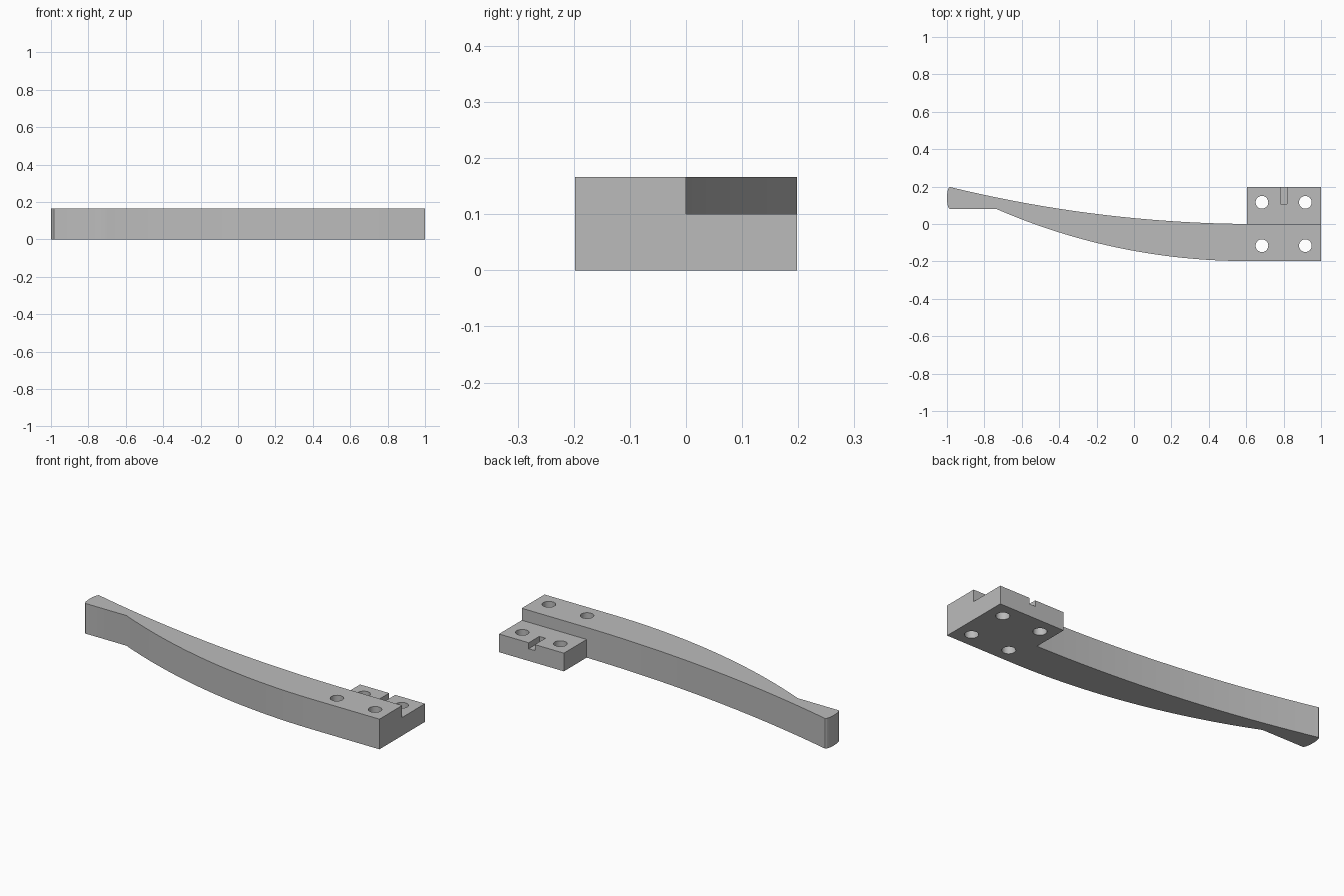
import bpy, bmesh, math
from mathutils import Matrix

cube = bpy.data.objects.get("Cube")
if cube:
    bpy.data.objects.remove(cube, do_unlink=True)

HEIGHT, TAB_HEIGHT = 0.166, 0.1

grey = bpy.data.materials.new("plain grey")
grey.use_nodes = True
colour = (0.5, 0.5, 0.5, 1)
grey.diffuse_color = colour
grey.node_tree.nodes["Principled BSDF"].inputs["Base Color"].default_value = colour


def make_object(name, bm):
    bmesh.ops.recalc_face_normals(bm, faces=bm.faces)
    mesh = bpy.data.meshes.new(name)
    bm.to_mesh(mesh)
    bm.free()
    mesh.materials.append(grey)
    obj = bpy.data.objects.new(name, mesh)
    bpy.context.collection.objects.link(obj)
    return obj


def extrude_outline(name, points, z0, z1):
    bm = bmesh.new()
    face = bm.faces.new([bm.verts.new((x, y, z0)) for x, y in points])
    top = bmesh.ops.extrude_face_region(bm, geom=[face])["geom"]
    verts = [v for v in top if isinstance(v, bmesh.types.BMVert)]
    bmesh.ops.translate(bm, verts=verts, vec=(0, 0, z1 - z0))
    return make_object(name, bm)


def box(name, x0, x1, y0, y1, z0, z1):
    return extrude_outline(name, [(x0, y0), (x1, y0), (x1, y1), (x0, y1)], z0, z1)


def combine(target, other, operation):
    """Apply a boolean and remove the helper."""
    other.hide_render = True
    mod = target.modifiers.new(operation.lower(), 'BOOLEAN')
    mod.object, mod.operation, mod.solver = other, operation, 'EXACT'
    bpy.context.view_layer.objects.active = target
    bpy.ops.object.modifier_apply(modifier=mod.name)
    bpy.data.objects.remove(other, do_unlink=True)


def tangent_arc(flat_x, flat_y, end_x, end_y, steps):
    """Circular arc that leaves a level line at flat_x and rises to the end point."""
    dx, dy = end_x - flat_x, end_y - flat_y
    radius = (dx * dx + dy * dy) / (2 * dy)
    sweep = math.asin(dx / radius)
    return [(flat_x + radius * math.sin(sweep * i / steps),
             flat_y + radius * (1 - math.cos(sweep * i / steps)))
            for i in range(steps + 1)]


# Lever outline: back edge, rounded tip, flat grip, bowed front edge
back_edge = tangent_arc(0.66, 0, -0.985, 0.198, 32)
tip = [(-0.985 - 0.015 * math.sin(math.pi * i / 8), 0.139 + 0.059 * math.cos(math.pi * i / 8))
       for i in range(1, 8)]
front_edge = tangent_arc(0.6, -0.198, -0.735, 0.08, 32)
outline = [(1, -0.198), (1, 0)] + back_edge + tip + [(-0.985, 0.08)] + front_edge[::-1]
lever = extrude_outline("lever", outline, 0, HEIGHT)

# Lower mounting tab behind the lever
combine(lever, box("tab", 0.605, 1, -0.03, 0.198, 0, TAB_HEIGHT), 'UNION')

# Shallow slot in the top of the tab
combine(lever, box("slot", 0.782, 0.819, 0.106, 0.3, 0.067, 0.13), 'DIFFERENCE')

# Four through holes
for x in (0.684, 0.916):
    for y in (-0.116, 0.116):
        bm = bmesh.new()
        bmesh.ops.create_cone(bm, cap_ends=True, segments=32, radius1=0.034, radius2=0.034,
                              depth=1, matrix=Matrix.Translation((x, y, 0)))
        combine(lever, make_object("hole", bm), 'DIFFERENCE')

# Smooth curves, sharp edges
bpy.ops.object.select_all(action='DESELECT')
lever.select_set(True)
bpy.context.view_layer.objects.active = lever
bpy.ops.object.shade_smooth_by_angle(angle=math.radians(25))
